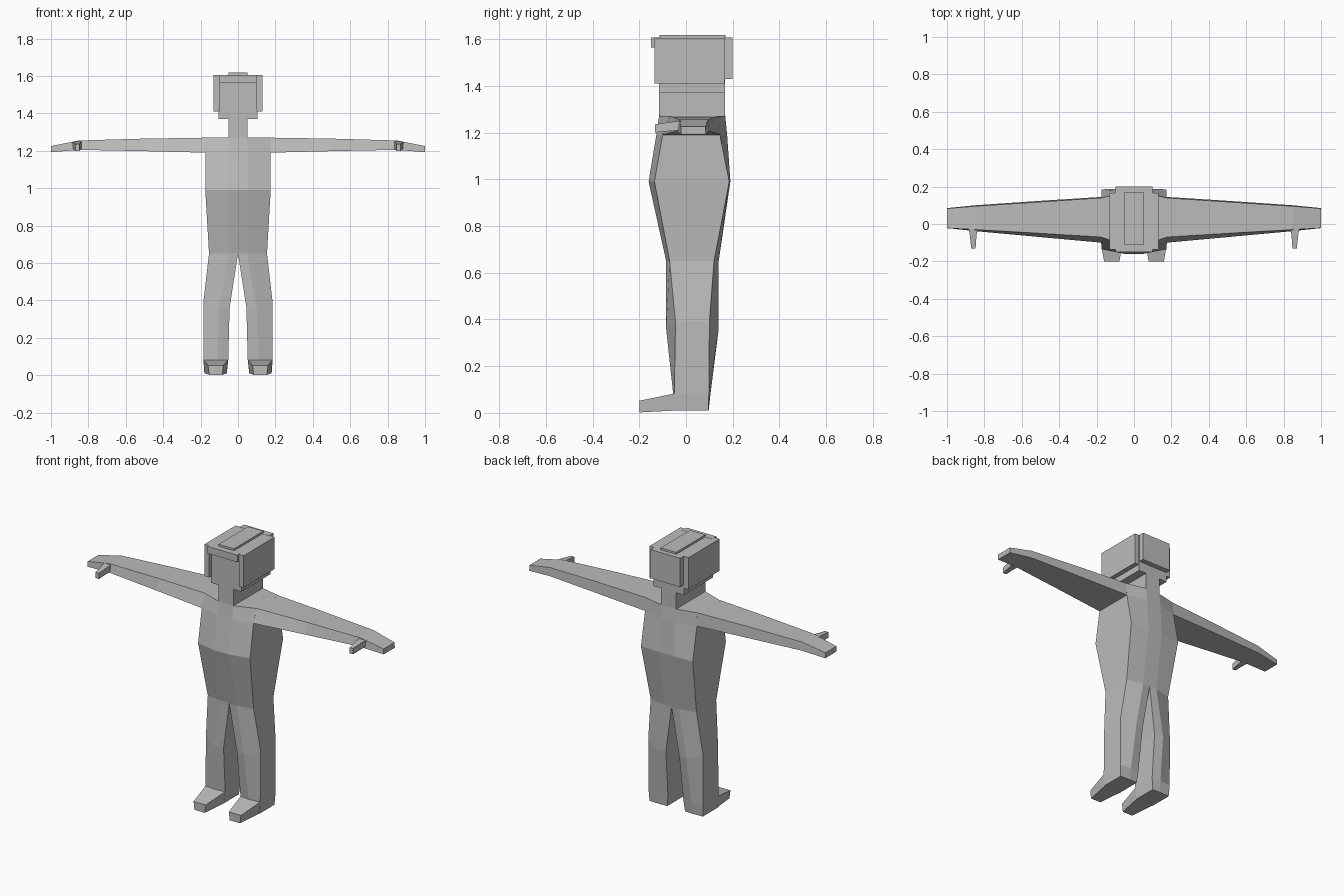
import bpy, bmesh

if "Cube" in bpy.data.objects:
    bpy.data.objects.remove(bpy.data.objects["Cube"])

grey = bpy.data.materials.new("plain grey")
grey.diffuse_color = (0.5, 0.5, 0.5, 1)
grey.use_nodes = True
grey.node_tree.nodes["Principled BSDF"].inputs["Base Color"].default_value = grey.diffuse_color


def finish(name, bm):
    bmesh.ops.recalc_face_normals(bm, faces=bm.faces)
    me = bpy.data.meshes.new(name)
    bm.to_mesh(me)
    bm.free()
    me.materials.append(grey)
    ob = bpy.data.objects.new(name, me)
    bpy.context.collection.objects.link(ob)
    return ob


def loft(name, rings, sides=(1,)):
    """Skin a row of rings and cap it; sides (1, -1) also builds the mirror copy."""
    bm = bmesh.new()
    for s in sides:
        rows = [[bm.verts.new((x * s, y, z)) for x, y, z in r] for r in rings]
        n = len(rows[0])
        for a, b in zip(rows, rows[1:]):
            for i in range(n):
                j = (i + 1) % n
                bm.faces.new((a[i], a[j], b[j], b[i]))
        bm.faces.new(rows[0])
        bm.faces.new(rows[-1])
    return finish(name, bm)


def box(name, x, y, z, sides=(1,)):
    rings = [[(x[0], y[0], h), (x[1], y[0], h), (x[1], y[1], h), (x[0], y[1], h)] for h in z]
    return loft(name, rings, sides)


BOTH = (1, -1)


# torso: a raised centre column with bevelled sides
def torso_ring(z, w, c, side, mid):
    half = [(w, side[0]), (c, mid[0])], [(c, mid[1]), (w, side[1])]
    front = half[0] + [(-x, y) for x, y in reversed(half[0])]
    back = [(-x, y) for x, y in reversed(half[1])] + half[1]
    return [(x, y, z) for x, y in front + back]


loft("torso", [
    torso_ring(0.65, 0.155, 0.05, (-0.07, 0.12), (-0.085, 0.14)),
    torso_ring(0.99, 0.175, 0.05, (-0.135, 0.185), (-0.16, 0.19)),
    torso_ring(1.19, 0.175, 0.05, (-0.10, 0.145), (-0.127, 0.176)),
    torso_ring(1.27, 0.175, 0.05, (-0.07, 0.14), (-0.115, 0.168)),
])


# legs: six-sided, with a crease down the front and back
def leg_ring(z, xo, xm, xi, yo, ym, yi, drop=0.0):
    return [(xo, yo[0], z + drop), (xm, ym[0], z), (xi, yi[0], z),
            (xi, yi[1], z), (xm, ym[1], z), (xo, yo[1], z + drop)]


loft("legs", [
    leg_ring(0.65, 0.155, 0.05, 0.0, (-0.07, 0.12), (-0.085, 0.14), (-0.085, 0.14)),
    leg_ring(0.36, 0.185, 0.10, 0.045, (-0.045, 0.10), (-0.085, 0.14), (-0.075, 0.13), 0.03),
    leg_ring(0.083, 0.185, 0.11, 0.052, (-0.05, 0.098), (-0.055, 0.105), (-0.05, 0.10)),
    leg_ring(0.01, 0.18, 0.11, 0.06, (-0.05, 0.095), (-0.05, 0.097), (-0.05, 0.095)),
], BOTH)


# feet
def foot_ring(y, x0, x1, z0, z1, inset):
    return [(x0 + inset, y, z0), (x1 - inset, y, z0), (x1, y, z1), (x0, y, z1)]


loft("feet", [
    foot_ring(-0.048, 0.052, 0.185, 0.01, 0.083, 0.008),
    foot_ring(-0.2, 0.078, 0.16, 0.002, 0.052, 0.006),
], BOTH)


# arms and flat hands
def arm_ring(x, top, bottom, z0, z1):
    return [(x, bottom[0], z0), (x, bottom[1], z0), (x, top[1], z1), (x, top[0], z1)]


loft("arms", [
    arm_ring(0.17, (-0.07, 0.14), (-0.10, 0.145), 1.19, 1.27),
    arm_ring(0.50, (-0.05, 0.118), (-0.07, 0.124), 1.198, 1.265),
    arm_ring(0.85, (-0.03, 0.095), (-0.038, 0.10), 1.205, 1.255),
    arm_ring(1.0, (-0.022, 0.083), (-0.022, 0.085), 1.192, 1.225),
], BOTH)


# thumbs
def thumb_ring(y, x0, x1, z0, z1):
    return [(x0, y, z0), (x1, y, z0), (x1, y, z1), (x0, y, z1)]


loft("thumbs", [
    thumb_ring(-0.02, 0.835, 0.885, 1.21, 1.25),
    thumb_ring(-0.06, 0.842, 0.878, 1.207, 1.246),
    thumb_ring(-0.132, 0.847, 0.87, 1.2, 1.235),
], BOTH)

# neck and head
box("neck", (-0.05, 0.05), (-0.115, 0.168), (1.265, 1.38))
box("head", (-0.103, 0.103), (-0.115, 0.168), (1.37, 1.605))

# helmet pieces around the head
box("helmet_side_panels", (0.1, 0.132), (-0.135, 0.165), (1.41, 1.605), BOTH)
box("helmet_back", (-0.1, 0.1), (0.16, 0.2), (1.43, 1.606))
box("helmet_brim", (-0.1, 0.1), (-0.15, -0.11), (1.563, 1.606))
box("helmet_crest", (-0.052, 0.052), (-0.113, 0.17), (1.6, 1.618))
